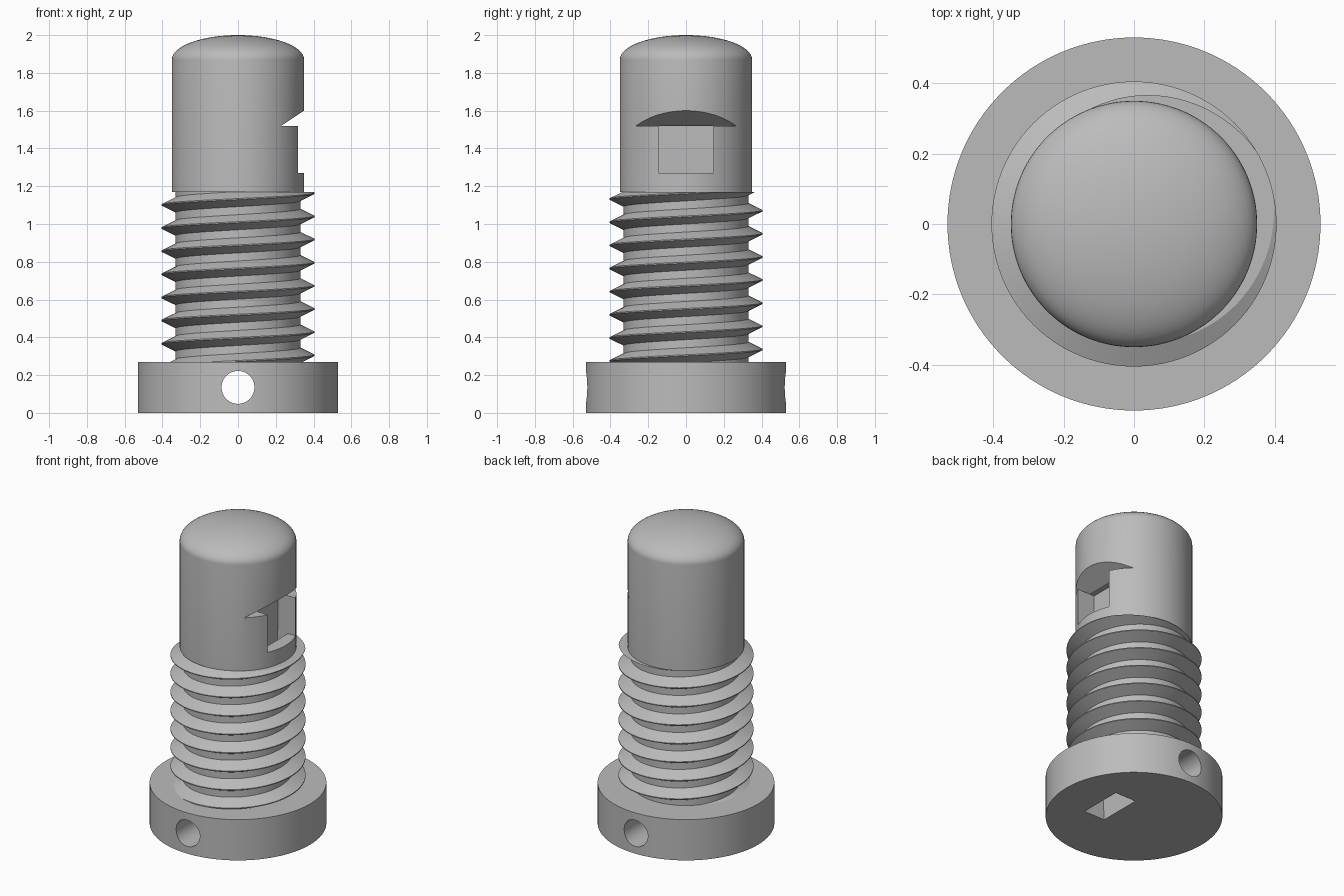
import bpy, bmesh, math
from mathutils import Matrix

cube = bpy.data.objects.get("Cube")
if cube:
    bpy.data.objects.remove(cube, do_unlink=True)

SEGMENTS = 128
CORE_R, TIP_R, FLANGE_R = 0.33, 0.35, 0.53
FLANGE_TOP, THREAD_TOP, DOME_START, TOP = 0.27, 1.17, 1.87, 2.0
CHANNEL_HALF = 0.145

grey = bpy.data.materials.new("plain_grey")
grey.use_nodes = True
grey.diffuse_color = (0.5, 0.5, 0.5, 1)
grey.node_tree.nodes["Principled BSDF"].inputs["Base Color"].default_value = (0.5, 0.5, 0.5, 1)


def make_object(name, bm):
    bmesh.ops.recalc_face_normals(bm, faces=bm.faces[:])
    mesh = bpy.data.meshes.new(name)
    bm.to_mesh(mesh)
    bm.free()
    mesh.materials.append(grey)
    obj = bpy.data.objects.new(name, mesh)
    bpy.context.collection.objects.link(obj)
    return obj


def lathe(name, profile):
    """Turn an (r, z) profile around the z axis."""
    bm = bmesh.new()
    verts = [bm.verts.new((r, 0, z)) for r, z in profile]
    edges = [bm.edges.new(pair) for pair in zip(verts, verts[1:])]
    bmesh.ops.spin(bm, geom=verts + edges, cent=(0, 0, 0), axis=(0, 0, 1),
                   angle=math.tau, steps=SEGMENTS)
    bmesh.ops.remove_doubles(bm, verts=bm.verts[:], dist=1e-5)
    return make_object(name, bm)


def prism(name, outline, half_depth):
    """Extrude an (x, z) outline along y, evenly to both sides."""
    bm = bmesh.new()
    face = bm.faces.new([bm.verts.new((x, -half_depth, z)) for x, z in outline])
    grown = bmesh.ops.extrude_face_region(bm, geom=[face])
    moved = [g for g in grown["geom"] if isinstance(g, bmesh.types.BMVert)]
    bmesh.ops.translate(bm, verts=moved, vec=(0, 2 * half_depth, 0))
    return make_object(name, bm)


def cut(obj, cutters):
    """Bake boolean differences into the object's mesh."""
    for cutter in cutters:
        mod = obj.modifiers.new(cutter.name, 'BOOLEAN')
        mod.operation, mod.solver, mod.object = 'DIFFERENCE', 'EXACT', cutter
    bpy.context.view_layer.update()
    graph = bpy.context.evaluated_depsgraph_get()
    baked = bpy.data.meshes.new_from_object(obj.evaluated_get(graph))
    obj.modifiers.clear()
    obj.data = baked


# Flange, threaded core and domed tip
flange = lathe("base_flange", [(0, 0), (FLANGE_R, 0), (FLANGE_R, FLANGE_TOP), (0, FLANGE_TOP)])
core = lathe("thread_core", [(0, 0.25), (CORE_R, 0.25), (CORE_R, 1.19), (0, 1.19)])
dome = []
for i in range(17):
    a = i / 16 * math.pi / 2
    dome.append((TIP_R * math.cos(a), DOME_START + (TOP - DOME_START) * math.sin(a)))
dome[-1] = (0, TOP)
tip = lathe("domed_tip", [(0, THREAD_TOP), (TIP_R, THREAD_TOP)] + dome)

# Helical thread, swept and then trimmed flat at both ends
PITCH, FIRST_CREST, STEPS = 0.1225, 0.305, 96
section = [(0.29, -0.04), (CORE_R, -0.04), (0.405, -0.003),
           (0.405, 0.003), (CORE_R, 0.04), (0.29, 0.04)]
bm = bmesh.new()
rings = []
for i in range(-STEPS, 8 * STEPS + 1):
    turn = i / STEPS
    a = turn * math.tau
    rings.append([bm.verts.new((r * math.cos(a), r * math.sin(a), FIRST_CREST + PITCH * turn + dz))
                  for r, dz in section])
for low, high in zip(rings, rings[1:]):
    for k in range(len(section)):
        j = (k + 1) % len(section)
        bm.faces.new((low[k], low[j], high[j], high[k]))
bm.faces.new(rings[0])
bm.faces.new(rings[-1])
for height, side in ((FLANGE_TOP, -1), (THREAD_TOP, 1)):
    result = bmesh.ops.bisect_plane(bm, geom=bm.verts[:] + bm.edges[:] + bm.faces[:], dist=1e-6,
                                    plane_co=(0, 0, height), plane_no=(0, 0, side), clear_outer=True)
    rim = [g for g in result["geom_cut"] if isinstance(g, bmesh.types.BMEdge)]
    filled = bmesh.ops.holes_fill(bm, edges=rim, sides=0)
    bmesh.ops.triangulate(bm, faces=filled["faces"])
thread = make_object("helical_thread", bm)

# Cutters: cross hole, tapered air channel, side window and sloped lip
bm = bmesh.new()
bmesh.ops.create_cone(bm, cap_ends=True, segments=64, radius1=0.087, radius2=0.087, depth=1.4,
                      matrix=Matrix.Translation((0, 0, 0.135)) @ Matrix.Rotation(math.pi / 2, 4, 'X'))
hole = make_object("cross_hole_cutter", bm)
channel = prism("air_channel_cutter",
                [(0.11, -0.02), (0.265, -0.02), (0.265, 1.28), (0.19, 1.28)], CHANNEL_HALF)
window = prism("window_cutter", [(0.19, 1.27), (0.5, 1.27), (0.5, 1.52), (0.19, 1.52)], CHANNEL_HALF)
lip = prism("sloped_lip_cutter", [(0.23, 1.52), (0.47, 1.52), (0.47, 1.68)], 0.5)

cut(flange, [hole, channel])
cut(core, [channel])
cut(tip, [channel, window, lip])
for cutter in (hole, channel, window, lip):
    bpy.data.objects.remove(cutter, do_unlink=True)

# Smooth round surfaces, keep machined edges crisp
bpy.ops.object.select_all(action='DESELECT')
for obj in (flange, core, tip, thread):
    obj.select_set(True)
bpy.context.view_layer.objects.active = tip
bpy.ops.object.shade_smooth_by_angle(angle=math.radians(25))
